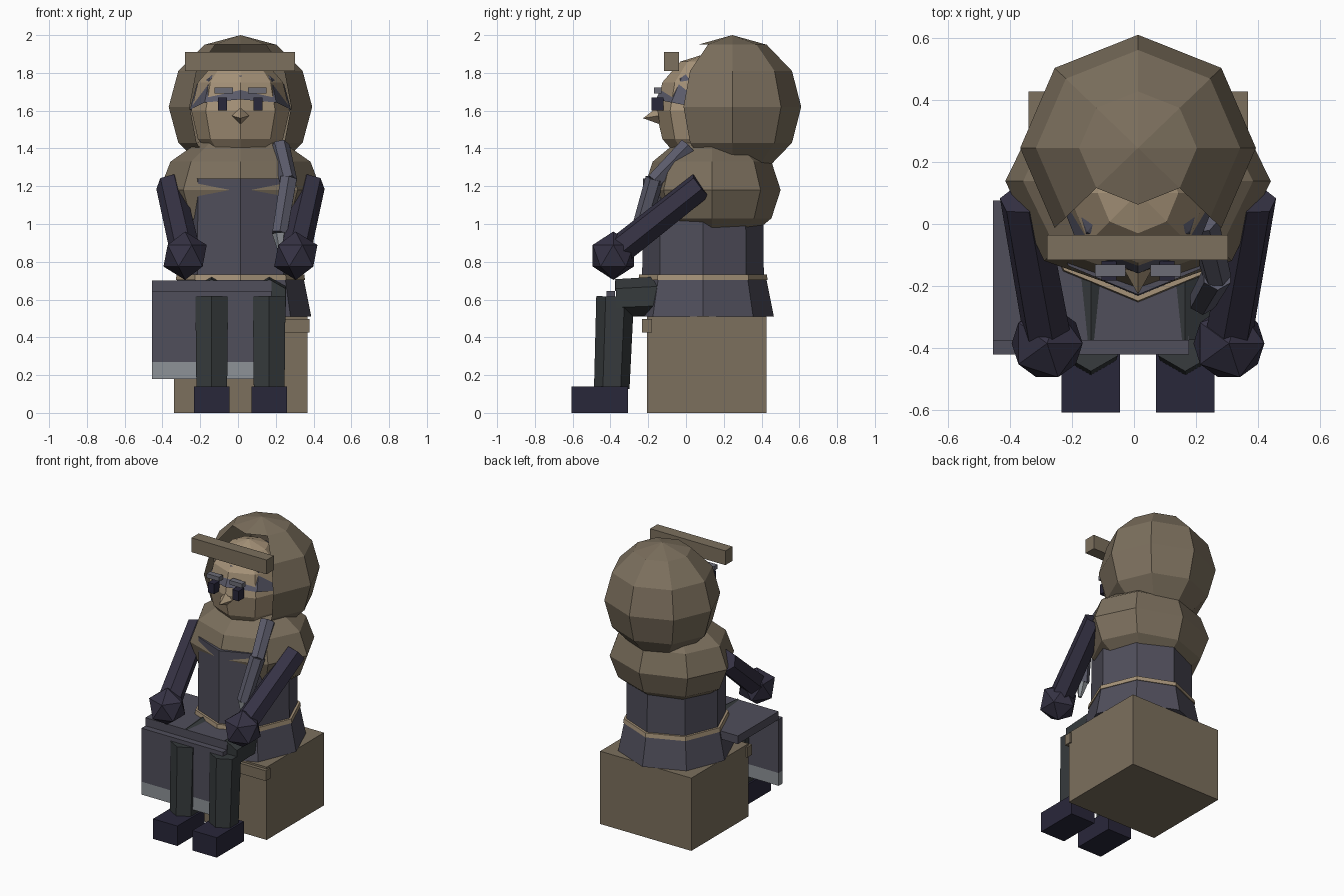
import bpy, bmesh, math
from mathutils import Vector, Matrix

if "Cube" in bpy.data.objects:
    bpy.data.objects.remove(bpy.data.objects["Cube"])

CX = 0.013  # symmetry plane of the figure


def mat(name, rgb):
    m = bpy.data.materials.new(name)
    m.diffuse_color = (*rgb, 1)
    m.use_nodes = True
    m.node_tree.nodes["Principled BSDF"].inputs["Base Color"].default_value = m.diffuse_color
    return m


FUR = mat("fur_tan", (.20, .16, .11))
SKIN = mat("skin", (.38, .29, .19))
COAT = mat("coat", (.08, .077, .105))
SLEEVE = mat("sleeve", (.036, .032, .058))
LEG = mat("leg", (.037, .043, .046))
SHOE = mat("shoe", (.022, .02, .042))
CLOTH = mat("hair", (.105, .105, .145))
GREY = mat("grey", (.15, .15, .18))
FRINGE = mat("fringe", (.27, .29, .31))


def finish(name, bm, m):
    bmesh.ops.recalc_face_normals(bm, faces=bm.faces)
    me = bpy.data.meshes.new(name)
    bm.to_mesh(me)
    bm.free()
    me.materials.append(m)
    ob = bpy.data.objects.new(name, me)
    bpy.context.collection.objects.link(ob)
    return ob


def box(name, x, y, z, m):
    """Box from (min, max) pairs."""
    bm = bmesh.new()
    bmesh.ops.create_cube(bm, size=1)
    for v in bm.verts:
        v.co = [(a + b) / 2 + c * (b - a) for (a, b), c in zip((x, y, z), v.co)]
    return finish(name, bm, m)


def tube(name, p0, p1, r0, r1, n, m):
    """n-sided tapered prism from p0 to p1."""
    p0, p1 = Vector(p0), Vector(p1)
    d = p1 - p0
    rot = Vector((0, 0, 1)).rotation_difference(d).to_matrix().to_4x4()
    bm = bmesh.new()
    bmesh.ops.create_cone(bm, cap_ends=True, segments=n, radius1=r0, radius2=r1,
                          depth=d.length, matrix=Matrix.Translation((p0 + p1) / 2) @ rot)
    return finish(name, bm, m)


def ball(name, c, r, m, remove=None, tilt=0):
    """8-sided, 6-ring ball; 'remove' deletes unit-sphere vertices to open it."""
    bm = bmesh.new()
    bmesh.ops.create_uvsphere(bm, u_segments=8, v_segments=6, radius=1)
    if remove:
        bmesh.ops.delete(bm, geom=[v for v in bm.verts if remove(v.co)], context='VERTS')
    bm.transform(Matrix.Translation(c) @ Matrix.Rotation(tilt, 4, 'X')
                 @ Matrix.Diagonal((*r, 1)))
    return finish(name, bm, m)


# seat chest with front trim
box("seat_box", (-.34, .367), (-.207, .427), (0, .51), FUR)
box("seat_trim", (-.35, .378), (-.232, -.18), (.425, .497), FUR)

# coat
tube("coat_skirt", (CX, .09, .51), (CX, .09, .71), .375, .335, 8, COAT)
tube("belt", (CX, .09, .703), (CX, .09, .732), .342, .338, 8, SKIN)
tube("coat_body", (CX, .09, .72), (CX, .09, 1.24), .322, .318, 8, COAT)
ball("fur_collar", (CX, .138, 1.18), (.428, .363, .3), FUR)

# head: open fur hood, face, hair cap and brim
ball("hood", (CX, .245, 1.62), (.38, .365, .38), FUR,
     remove=lambda p: p.y < -.8 and abs(p.x) < .1)
ball("face", (CX, .1, 1.6), (.26, .26, .3), SKIN)
ball("hair_cap", (CX, .12, 1.605), (.268, .285, .27), CLOTH,
     remove=lambda p: p.z < -.05, tilt=math.radians(-11))
box("hood_brim", (-.28, .303), (-.116, -.036), (1.81, 1.91), FUR)
tube("nose", (CX, -.145, 1.573), (CX, -.227, 1.56), .046, 0, 4, SKIN)

# hanging braid on one side
tube("braid_upper", (.222, .01, 1.41), (.268, -.17, 1.225), .052, .046, 6, CLOTH)
tube("braid_lower", (.268, -.165, 1.24), (.22, -.25, .95), .05, .045, 6, CLOTH)
tube("braid_tip", (.22, -.25, .95), (.225, -.265, .85), .04, .012, 6, FRINGE)

# paired parts
for s, side in ((-1, "left"), (1, "right")):
    def X(a, b=None):
        return CX + s * a if b is None else tuple(sorted((CX + s * a, CX + s * b)))

    box(f"eye_{side}", X(.07, .118), (-.182, -.12), (1.6, 1.67), SHOE)
    box(f"brow_{side}", X(.04, .138), (-.17, -.13), (1.692, 1.722), GREY)
    tube(f"arm_{side}", (X(.373), .08, 1.205), (X(.295), -.35, .865), .075, .08, 6, SLEEVE)
    bm = bmesh.new()
    bmesh.ops.create_icosphere(bm, subdivisions=1, radius=.128,
                               matrix=Matrix.Translation((X(.293), -.385, .832)))
    finish(f"mitten_{side}", bm, SLEEVE)
    tube(f"thigh_{side}", (X(.152), 0, .625), (X(.152), -.37, .608), .105, .1, 6, LEG)
    tube(f"shin_{side}", (X(.152), -.375, .615), (X(.152), -.393, .13), .1, .094, 6, LEG)
    box(f"shoe_{side}", X(.058, .247), (-.607, -.307), (0, .14), SHOE)

# lap blanket with hanging front and pale hem
box("blanket_top", (-.455, .178), (-.376, .075), (.645, .702), COAT)
box("blanket_front", (-.455, .178), (-.42, -.376), (.27, .645), COAT)
box("blanket_hem", (-.455, .178), (-.42, -.376), (.18, .27), FRINGE)
